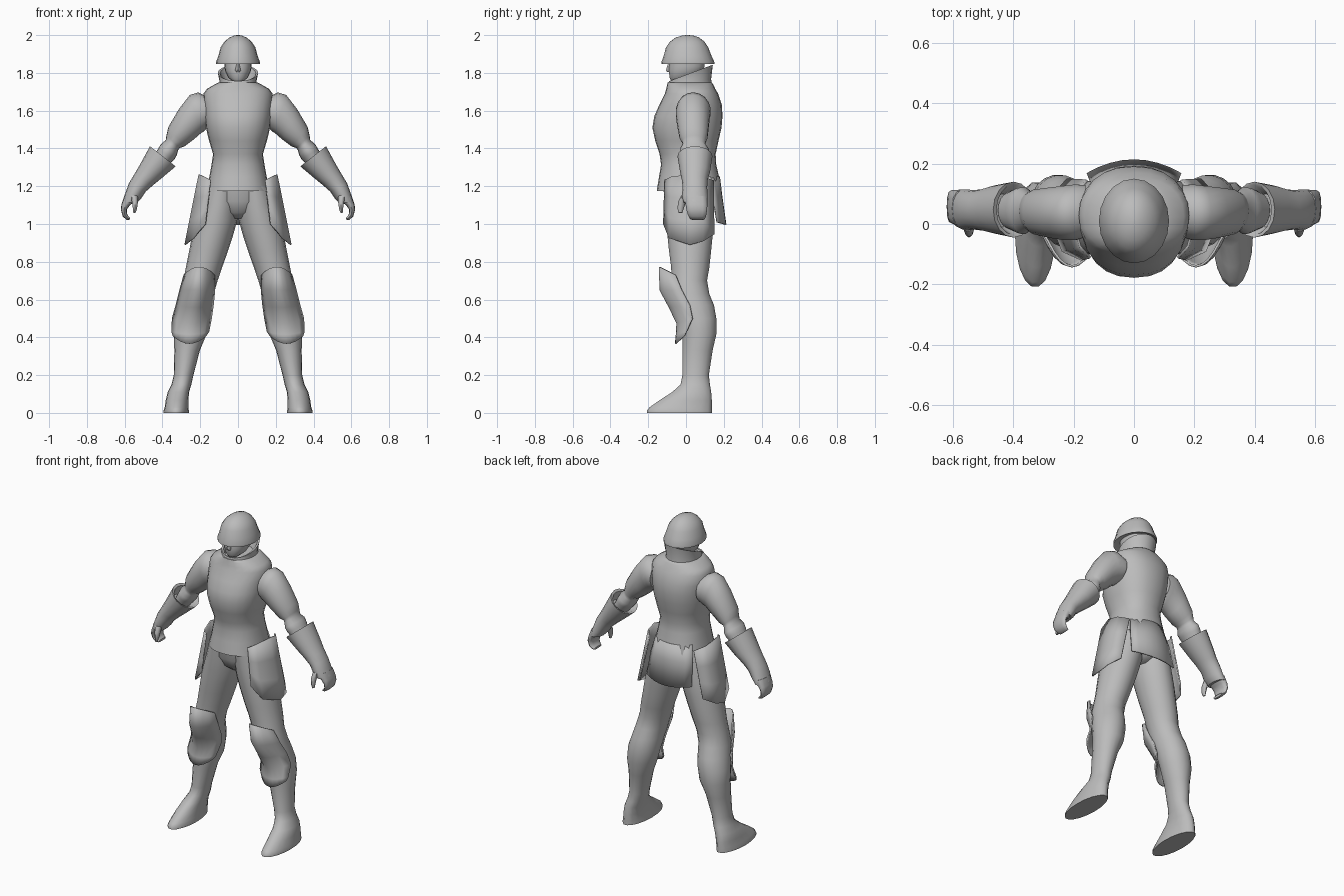
import bpy, bmesh, math

grey = bpy.data.materials.new("plain_grey")
grey.diffuse_color = (0.5, 0.5, 0.5, 1)


def finish(name, bm, mirror=False, thick=0, angle=50):
    bmesh.ops.recalc_face_normals(bm, faces=bm.faces)
    me = bpy.data.meshes.new(name)
    bm.to_mesh(me)
    bm.free()
    ob = bpy.data.objects.new(name, me)
    bpy.context.collection.objects.link(ob)
    me.materials.append(grey)
    bpy.ops.object.select_all(action='DESELECT')
    ob.select_set(True)
    bpy.context.view_layer.objects.active = ob
    bpy.ops.object.shade_smooth_by_angle(angle=math.radians(angle))
    if thick:
        m = ob.modifiers.new("thickness", 'SOLIDIFY')
        m.thickness = thick
        m.offset = 0
    if mirror:
        ob.modifiers.new("mirror", 'MIRROR')
    return ob


def skin(bm, rows, closed):
    rows = [[bm.verts.new(p) for p in r] for r in rows]
    n = len(rows[0])
    for a, b in zip(rows, rows[1:]):
        for i in range(n if closed else n - 1):
            j = (i + 1) % n
            bm.faces.new((a[i], a[j], b[j], b[i]))
    return rows


def loft(name, rings, mirror=False, n=18, power=1.0, angle=50):
    """Ring: outer x, outer z, inner x, inner z, front y, back y, optional rise to the back."""
    def soft(v):
        return math.copysign(abs(v) ** power, v)
    rows = []
    for xa, za, xb, zb, y0, y1, *tilt in rings:
        row = []
        for i in range(n):
            t = 2 * math.pi * i / n
            c, s = soft(math.cos(t)), soft(math.sin(t))
            row.append(((xa + xb) / 2 + (xa - xb) / 2 * c,
                        (y0 + y1) / 2 + (y1 - y0) / 2 * s,
                        (za + zb) / 2 + (za - zb) / 2 * c + (tilt[0] * s if tilt else 0)))
        rows.append(row)
    bm = bmesh.new()
    rows = skin(bm, rows, True)
    bm.faces.new(rows[0])
    bm.faces.new(rows[-1])
    return finish(name, bm, mirror, angle=angle)


def level(rings):
    """Horizontal ring centred on x = 0: z, half width, front y, back y, optional rise."""
    return [(r, z, -r, z, y0, y1, *t) for z, r, y0, y1, *t in rings]


def upright(rings):
    """Horizontal ring: z, inner x, outer x, front y, back y."""
    return [(xo, z, xi, z, y0, y1) for z, xi, xo, y0, y1 in rings]


def bowed_plate(name, rows, mirror=False, n=9):
    """Row: edge z, middle z, inner x, outer x, edge y, middle y."""
    pts = []
    for ze, zm, xi, xo, ye, ym in rows:
        ts = [2 * i / (n - 1) - 1 for i in range(n)]
        pts.append([((xi + xo) / 2 + (xo - xi) / 2 * t,
                     ym + (ye - ym) * t * t,
                     zm + (ze - zm) * t * t) for t in ts])
    bm = bmesh.new()
    skin(bm, pts, False)
    return finish(name, bm, mirror, thick=0.008)


# Helmet with flared brim
loft("helmet", level([
    (1.862, .08, -.085, .11), (1.846, .115, -.13, .15), (1.858, .116, -.13, .15),
    (1.89, .104, -.118, .135), (1.935, .092, -.106, .118), (1.965, .072, -.085, .098),
    (1.987, .046, -.055, .07), (1.997, .022, -.022, .04), (2.0, .006, 0, .016)]), n=20)

# Head, nose and neck
loft("head", level([
    (1.757, .03, -.078, -.01), (1.775, .052, -.088, .05), (1.81, .068, -.092, .09),
    (1.835, .072, -.09, .1), (1.88, .075, -.085, .1)]), power=.9)
loft("nose", level([
    (1.806, .012, -.1, -.07), (1.814, .016, -.106, -.07), (1.85, .008, -.095, -.07)]), n=8)

# Cuirass and raised collar
loft("cuirass", level([
    (1.175, .168, -.155, .185), (1.25, .152, -.143, .175), (1.315, .14, -.132, .16),
    (1.37, .132, -.14, .157), (1.44, .153, -.163, .172), (1.51, .17, -.178, .188),
    (1.57, .177, -.168, .193), (1.63, .182, -.142, .19), (1.69, .183, -.112, .17),
    (1.715, .165, -.105, .155), (1.738, .125, -.1, .145), (1.75, .1, -.098, .135)]),
    n=24, power=.88)
loft("collar", level([
    (1.72, .105, -.102, .14), (1.755, .098, -.096, .133, .012), (1.8, .107, -.088, .142, .043),
    (1.797, .095, -.078, .13, .042), (1.75, .075, -.07, .1, .01)]), n=20, angle=40)

# Rear skirt flap
bowed_plate("rear_flap", [
    (1.25, 1.25, -.125, .125, .115, .176), (1.15, 1.15, -.145, .145, .14, .188),
    (1.01, .996, -.155, .155, .165, .21)])

# Trousers: pelvis, then legs running into boots
loft("pelvis", level([
    (1.03, .05, -.045, .09), (1.06, .11, -.085, .13),
    (1.12, .16, -.115, .145), (1.22, .155, -.125, .15)]))
loft("leg_and_boot", upright([
    (1.2, 0, .165, -.12, .14), (1.1, 0, .195, -.115, .15), (1.02, .004, .222, -.108, .15),
    (.94, .026, .243, -.1, .143), (.86, .052, .258, -.092, .135), (.77, .084, .276, -.08, .125),
    (.7, .108, .29, -.078, .113), (.63, .128, .308, -.08, .125), (.57, .138, .32, -.07, .15),
    (.5, .148, .337, -.035, .162), (.42, .165, .341, -.02, .163), (.33, .202, .337, -.02, .142),
    (.2, .236, .34, -.02, .122), (.15, .247, .352, -.03, .128), (.11, .259, .372, -.075, .135),
    (.065, .263, .383, -.145, .139), (.03, .263, .388, -.195, .14), (.012, .26, .394, -.21, .14),
    (0, .26, .394, -.21, .14)]), mirror=True)

# Knee and shin guards
bowed_plate("knee_guard", [
    (.73, .773, .125, .285, -.055, -.14), (.65, .65, .124, .307, -.022, -.136),
    (.57, .56, .132, .327, .02, -.088), (.5, .475, .142, .347, .034, -.047),
    (.43, .415, .155, .35, .002, -.05), (.408, .366, .17, .344, -.008, -.055)], mirror=True)

# Hip plates wrapped round the thighs
top = [(.145, -.112, 1.233), (.178, -.075, 1.25), (.205, .02, 1.262), (.198, .09, 1.25), (.155, .145, 1.23)]
low = [(.172, -.118, 1.0), (.235, -.09, .925), (.28, .02, .89), (.272, .09, .908), (.22, .148, .945)]
bm = bmesh.new()
skin(bm, [[tuple(a + (b - a) * k / 3 for a, b in zip(p, q)) for p, q in zip(top, low)]
          for k in range(4)], False)
finish("hip_plate", bm, mirror=True, thick=0.008)

# Sleeve, elbow band and forearm
loft("arm", [
    (.16, 1.67, .16, 1.51, -.045, .13), (.21, 1.697, .18, 1.49, -.055, .132),
    (.255, 1.683, .195, 1.482, -.055, .128), (.312, 1.61, .235, 1.447, -.047, .122),
    (.368, 1.515, .285, 1.41, -.035, .115), (.379, 1.47, .31, 1.402, -.02, .105),
    (.382, 1.445, .318, 1.388, -.02, .105), (.409, 1.422, .323, 1.366, -.034, .122),
    (.425, 1.395, .335, 1.345, -.03, .12), (.45, 1.35, .375, 1.3, -.015, .105)], mirror=True)

# Flared gauntlet and curled hand
loft("gauntlet", [
    (.47, 1.345, .4, 1.295, -.01, .1), (.455, 1.4, .34, 1.311, -.036, .13),
    (.466, 1.412, .33, 1.305, -.045, .14), (.52, 1.313, .4, 1.246, -.032, .128),
    (.552, 1.258, .448, 1.207, -.022, .115), (.578, 1.215, .488, 1.172, -.018, .112),
    (.596, 1.165, .513, 1.135, -.022, .115), (.612, 1.12, .54, 1.108, -.012, .115)],
    mirror=True, n=16)
loft("fingers", [
    (.602, 1.15, .53, 1.13, -.01, .113), (.617, 1.105, .572, 1.1, -.002, .113),
    (.62, 1.075, .588, 1.078, .002, .112), (.61, 1.04, .588, 1.055, .01, .107),
    (.59, 1.022, .58, 1.042, .018, .103), (.574, 1.02, .572, 1.034, .024, .098)],
    mirror=True, n=12, power=.8)
loft("thumb", [
    (.57, 1.15, .53, 1.15, -.025, .02), (.562, 1.12, .53, 1.115, -.042, 0),
    (.557, 1.085, .535, 1.08, -.045, -.012), (.555, 1.06, .543, 1.058, -.04, -.02)],
    mirror=True, n=8)
